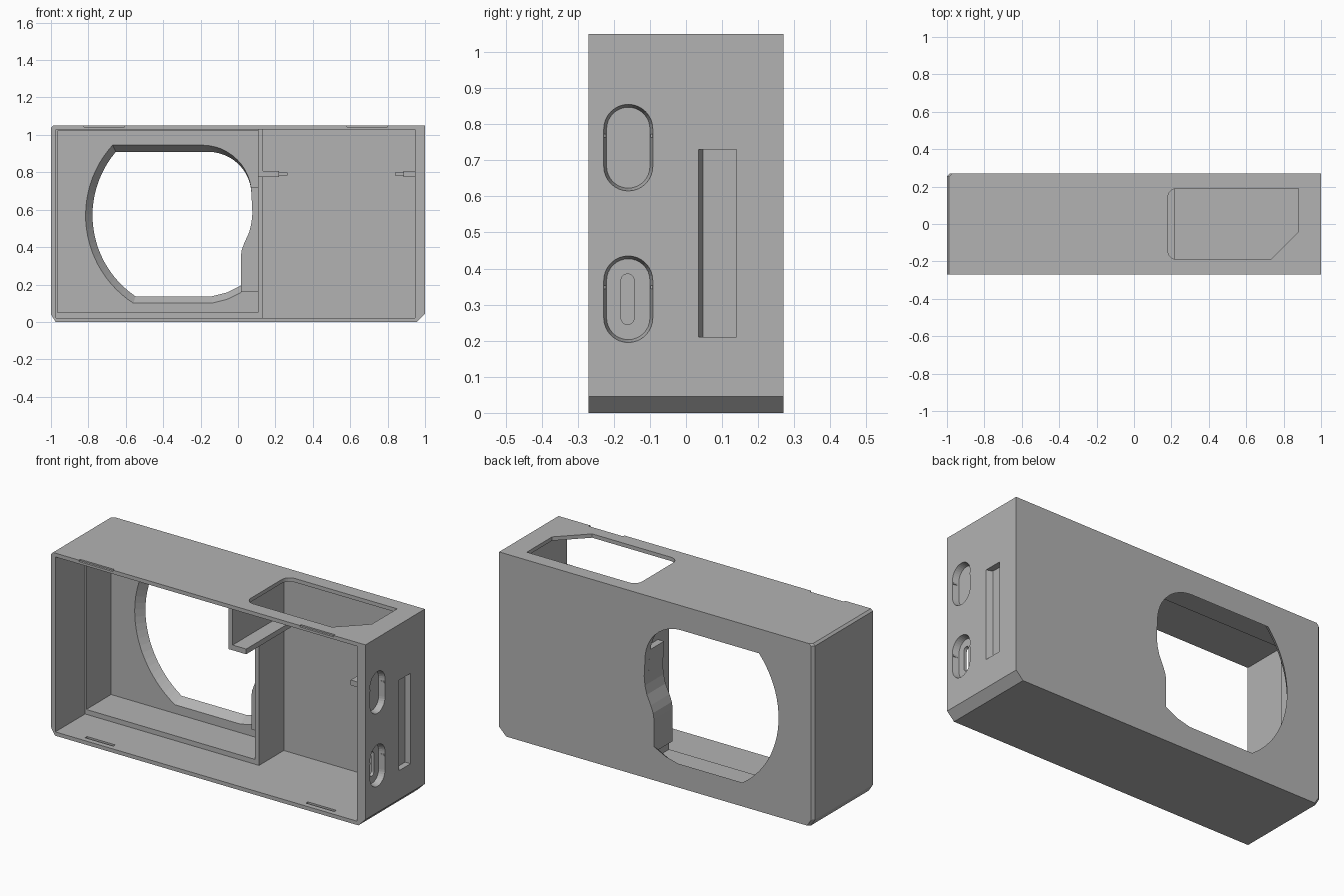
import bpy, bmesh
from math import sin, cos, radians, asin, degrees

if "Cube" in bpy.data.objects:
    bpy.data.objects.remove(bpy.data.objects["Cube"], do_unlink=True)

grey = bpy.data.materials.new("plain grey")
grey.use_nodes = True
GREY = (0.45, 0.45, 0.45, 1)
grey.diffuse_color = GREY
grey.node_tree.nodes["Principled BSDF"].inputs["Base Color"].default_value = GREY


def loft(name, rings):
    """Closed solid through equal-length rings of 3D points."""
    bm = bmesh.new()
    loops = [[bm.verts.new(p) for p in ring] for ring in rings]
    for a, b in zip(loops, loops[1:]):
        for i in range(len(a)):
            j = (i + 1) % len(a)
            bm.faces.new((a[i], a[j], b[j], b[i]))
    bm.faces.new(loops[0][::-1])
    bm.faces.new(loops[-1])
    bmesh.ops.recalc_face_normals(bm, faces=bm.faces)
    mesh = bpy.data.meshes.new(name)
    bm.to_mesh(mesh)
    bm.free()
    mesh.materials.append(grey)
    obj = bpy.data.objects.new(name, mesh)
    bpy.context.collection.objects.link(obj)
    return obj


def at_y(points, y):
    return [(x, y, z) for x, z in points]


def at_x(points, x):
    return [(x, y, z) for y, z in points]


def box(name, x0, x1, y0, y1, z0, z1):
    rect = [(x0, z0), (x1, z0), (x1, z1), (x0, z1)]
    return loft(name, [at_y(rect, y0), at_y(rect, y1)])


def arc(cx, cz, r, start, end, n):
    angles = [radians(start + (end - start) * i / n) for i in range(n + 1)]
    return [(cx + r * cos(a), cz + r * sin(a)) for a in angles]


def combine(target, tool, operation="DIFFERENCE"):
    mod = target.modifiers.new(tool.name, 'BOOLEAN')
    mod.operation, mod.object, mod.solver = operation, tool, 'EXACT'
    bpy.context.view_layer.objects.active = target
    bpy.ops.object.modifier_apply(modifier=mod.name)
    bpy.data.objects.remove(tool, do_unlink=True)


W, D, H = 1.0, 0.27, 1.05


# Outer block with bevelled left edges and a chamfered lower right edge
def outline(inset):
    left = -W + inset
    return [(left + 0.025, 0), (W - 0.045, 0), (W, 0.045), (W, H),
            (left + 0.012, H), (left, H - 0.012), (left, 0.04)]


shell = loft("case_shell", [at_y(outline(0), -D), at_y(outline(0), D - 0.015),
                            at_y(outline(0.015), D)])

# Hollow compartments, open to the front
BACK = 0.225
combine(shell, box("front_cavity", -0.973, 0.947, -0.3, 0.0, 0.022, 1.028))
combine(shell, box("left_cavity", -0.965, 0.108, -0.02, BACK, 0.05, 1.02))
combine(shell, box("right_cavity", 0.134, 0.947, -0.02, BACK, 0.022, 1.028))


# Flared window through the back wall
EDGE = [(0.077, 0.58), (0.072, 0.53), (0.06, 0.48), (0.035, 0.425),
        (0.02, 0.385), (0.015, 0.35)]


def window(r, top, bottom, corner, lip):
    cx, cz = -0.255, 0.57
    a0 = 180 - degrees(asin((top - cz) / r))
    a1 = 180 + degrees(asin((cz - bottom) / r))
    upper = arc(0.072 - corner, top - corner, corner, 0, 90, 12)
    low = [(-0.14, bottom), (-0.06, bottom + lip * 0.35), (0.015, bottom + lip)]
    return upper + arc(cx, cz, r, a0, a1, 24) + low + EDGE[::-1]


narrow = window(0.523, 0.909, 0.137, 0.23, 0.057)
wide = window(0.56, 0.945, 0.10, 0.262, 0.057)
grow = [(n[0] + (w[0] - n[0]) * 1.2, n[1] + (w[1] - n[1]) * 1.2)
        for n, w in zip(narrow, wide)]
combine(shell, loft("window_cutter", [at_y(grow, BACK - 0.009), at_y(narrow, D),
                                      at_y(narrow, D + 0.05)]))

# Thick curved rim joining the window edge to the divider
rim = [(0.112, 0.16), (0.112, 0.72), (0.07, 0.72)] + EDGE + [(0.015, 0.16)]
loft("window_rim", [at_y(rim, 0.1), at_y(rim, 0.23)])

# Top opening with one large cut corner
hole = [(0.73, -0.19), (0.88, -0.04), (0.88, 0.19)]
hole += arc(0.23, 0.14, 0.05, 90, 180, 6) + arc(0.23, -0.14, 0.05, 180, 270, 6)
combine(shell, loft("top_opening", [[(x, y, z) for x, y in hole]
                                    for z in (0.98, 1.1)]))


# Recessed pill pockets on the right side
def pill(y, z, r, half):
    return (arc(y, z + half, r, 0, 180, 16) + arc(y, z - half, r, 180, 360, 16))


for z in (0.735, 0.315):
    combine(shell, loft("pill_pocket", [at_x(pill(-0.16, z, 0.068, 0.052), 1.03),
                                        at_x(pill(-0.16, z, 0.068, 0.052), 1.0),
                                        at_x(pill(-0.16, z, 0.060, 0.052), 0.965)]))
    for y in (-0.2275, -0.0925):
        box("pocket_notch", 0.966, 0.998, y - 0.006, y + 0.006, z + 0.028, z + 0.038)
combine(shell, loft("port_slot", [at_x(pill(-0.162, 0.315, 0.018, 0.052), x)
                                  for x in (0.9, 1.02)]))

# Long side recess with a sloping front wall
combine(shell, loft("side_recess", [
    [(x, y, z) for y, z in ((y0, 0.21), (0.14, 0.21), (0.14, 0.73), (y0, 0.73))]
    for x, y0 in ((1.02, 0.027), (0.965, 0.047))]))

# Catch notches along the front lip, top and bottom
for x in (-0.715, 0.69):
    combine(shell, box("top_notch", x - 0.108, x + 0.108, -0.3, -0.258, 1.042, 1.1))
    combine(shell, box("bottom_notch", x - 0.09, x + 0.09, -0.24, -0.222, 0.012, 0.04))

# Upper divider reaching forward, and shelves on both sides of the right bay
box("upper_divider", 0.108, 0.134, -0.24, 0.01, 0.776, 1.035)
box("left_shelf", 0.125, 0.22, -0.24, 0.23, 0.776, 0.806)
box("right_shelf", 0.885, 0.955, -0.24, 0.23, 0.776, 0.806)
for side, x0, x1 in (("left", 0.215, 0.265), ("right", 0.84, 0.89)):
    box(side + "_shelf_tab", x0, x1, 0.19, 0.23, 0.782, 0.8)
